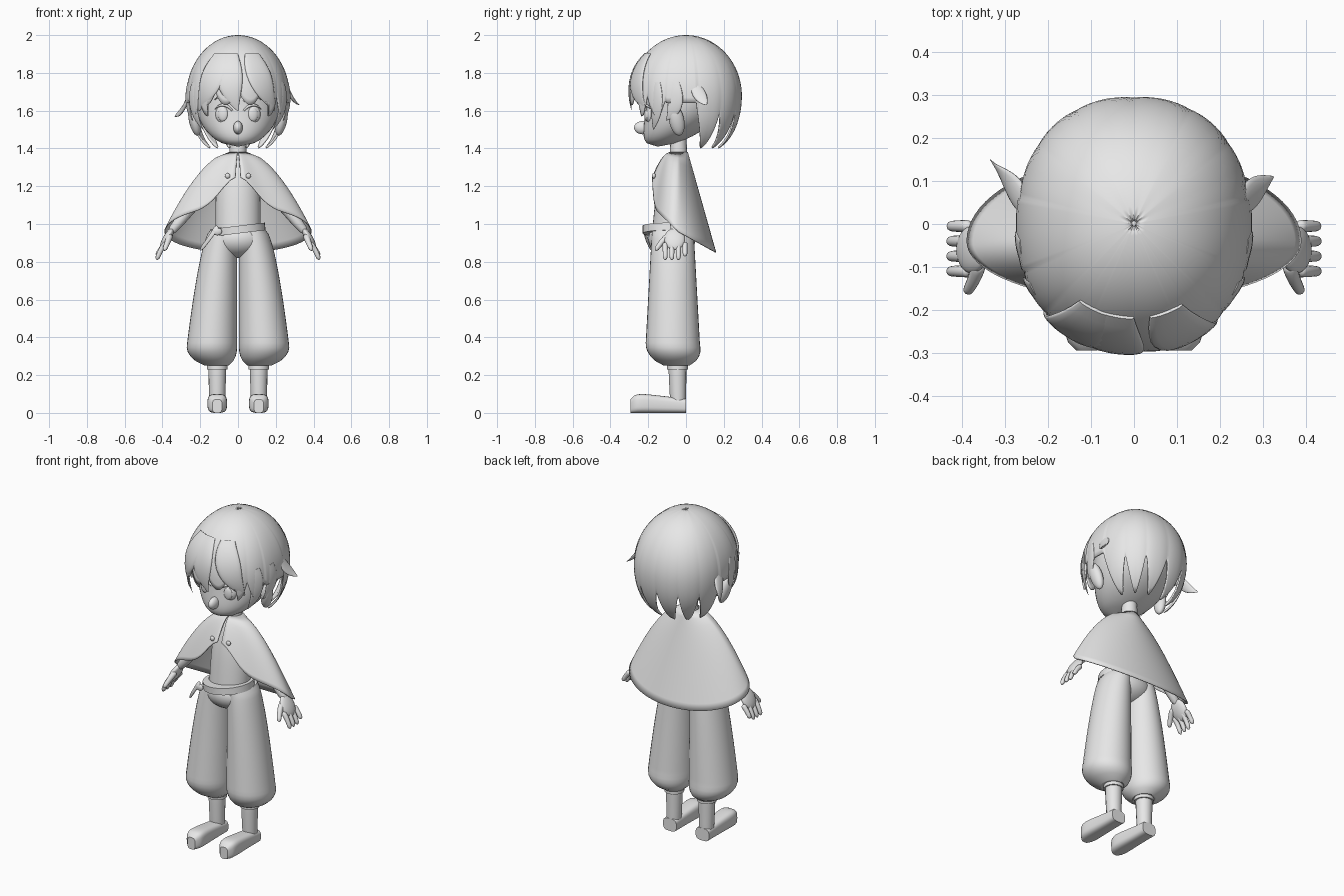
import bpy, bmesh
from math import sin, cos, pi, acos, radians, sqrt, copysign
from mathutils import Vector, Matrix, Euler

if "Cube" in bpy.data.objects:
    bpy.data.objects.remove(bpy.data.objects["Cube"])

colour = (.8, .8, .8, 1)
grey = bpy.data.materials.new("plain_grey")
grey.use_nodes = True
grey.diffuse_color = colour
grey.node_tree.nodes["Principled BSDF"].inputs["Base Color"].default_value = colour


def finish(name, bm, mirror=False, thickness=0):
    """Turn a bmesh into a shaded object; flat end caps stay sharp."""
    bmesh.ops.recalc_face_normals(bm, faces=bm.faces)
    for face in bm.faces:
        face.smooth = len(face.verts) <= 4
    mesh = bpy.data.meshes.new(name)
    bm.to_mesh(mesh)
    bm.free()
    mesh.materials.append(grey)
    ob = bpy.data.objects.new(name, mesh)
    bpy.context.collection.objects.link(ob)
    if thickness:
        solid = ob.modifiers.new("Thickness", 'SOLIDIFY')
        solid.thickness = thickness
        solid.offset = -1
    if mirror:
        ob.modifiers.new("Mirror", 'MIRROR').use_mirror_merge = False


def skin(name, rings, closed=True, caps=True, **options):
    """Join a list of point rings into one surface."""
    bm = bmesh.new()
    rows = [[bm.verts.new(point) for point in ring] for ring in rings]
    count = len(rows[0])
    for low, high in zip(rows, rows[1:]):
        for i in range(count if closed else count - 1):
            j = (i + 1) % count
            bm.faces.new((low[i], low[j], high[j], high[i]))
    if caps:
        bm.faces.new(rows[0])
        bm.faces.new(rows[-1])
    finish(name, bm, **options)


def circle(count=32):
    return [(cos(2 * pi * i / count), sin(2 * pi * i / count)) for i in range(count)]


def loft(name, start, end, rule, steps=30, **options):
    """Ellipses between two heights; the rule gives centre and radii."""
    rings = []
    for k in range(steps + 1):
        t = k / steps
        cx, cy, rx, ry = rule(t)
        z = start + (end - start) * t
        rings.append([(cx + rx * c, cy + ry * s, z) for c, s in circle()])
    skin(name, rings, **options)


def curve(start, bend, end, steps=12):
    """Points along a quadratic curve."""
    a, b, c = Vector(start), Vector(bend), Vector(end)
    times = [k / steps for k in range(steps + 1)]
    return [a * (1 - t) ** 2 + b * 2 * t * (1 - t) + c * t * t for t in times]


def rounded(first, last):
    return lambda t: (first + (last - first) * t) * sqrt(1 - (2 * t - 1) ** 8 * .9)


def leaf(width):
    return lambda t: width * sin(pi * (.2 + .78 * t))


def sweep(name, points, width, flat=1, core=(0, 0, 0), **options):
    """Tube along points, flattened towards its core."""
    last = len(points) - 1
    rings = []
    for k, p in enumerate(points):
        along = (points[min(k + 1, last)] - points[max(k - 1, 0)]).normalized()
        out = p - Vector(core)
        out = (out - along * out.dot(along)).normalized()
        across = along.cross(out)
        w = width(k / last)
        rings.append([p + across * w * c + out * w * flat * s for c, s in circle(16)])
    skin(name, rings, **options)


def placed(location, scale, turn):
    return Matrix.LocRotScale(Vector(location), Euler(turn), Vector(scale))


def ball(name, location, scale, turn=(0, 0, 0), **options):
    bm = bmesh.new()
    bmesh.ops.create_uvsphere(bm, u_segments=32, v_segments=20, radius=1,
                              matrix=placed(location, scale, turn))
    finish(name, bm, **options)


def drum(name, location, scale, turn=(0, 0, 0), **options):
    bm = bmesh.new()
    bmesh.ops.create_cone(bm, cap_ends=True, segments=32, radius1=1, radius2=1, depth=2,
                          matrix=placed(location, scale, turn))
    finish(name, bm, **options)


# Head: an egg whose jaw slides forward
def head_rule(t):
    height = 2 * t - 1
    size = sqrt(max(0, 1 - height ** 2)) + .01
    return 0, -.15 * max(-height, 0) ** 2, .23 * size, .21 * size


loft("head", 1.41, 1.95, head_rule)
ball("nose", (0, -.23, 1.51), (.025, .045, .035))
sweep("neck", curve((0, -.04, 1.3), (0, -.04, 1.4), (0, -.04, 1.5)), rounded(.05, .04))

# Face details
ball("eyes", (.08, -.185, 1.58), (.04, .03, .05), (0, 0, .2), mirror=True)
ball("irises", (.08, -.21, 1.58), (.025, .01, .035), (0, 0, .2), mirror=True)
ball("ears", (.23, -.05, 1.55), (.03, .04, .085), (.2, .2, 0), mirror=True)
for name, lift in (("lashes", 0), ("brows", .05)):
    sweep(name, curve((.03, -.21, 1.6 + lift), (.08, -.23, 1.66 + lift), (.13, -.18, 1.6 + lift)),
          leaf(.008), mirror=True)

# Hair cap with a hem cut into pointed locks
crown = Vector((0, 0, 1.68))
tall = .32


def hem(angle):
    """Height of the lower edge, and position across the lock."""
    turn = min(angle, 360 - angle)
    if turn < 72:
        across = (angle + 72) / 24 % 1
        tip, notch = (1.63, 1.7) if turn < 36 else (1.57, 1.68)
    elif turn <= 100:
        return 1.64, .5
    else:
        across = (angle - 100) * 6 / 160 % 1
        tip, notch = 1.4, 1.6
    return tip + (notch - tip) * abs(2 * across - 1) ** 2, across


def on_cap(angle, z, grow=1):
    level = (z - crown.z) / tall
    radius = grow * max(0, 1 - level ** 2) ** (.5 if level > 0 else .36)
    x, y = sin(radians(angle)), -cos(radians(angle))
    x, y = (copysign(abs(v) ** .9, v) for v in (x, y))
    return Vector((.27 * radius * x, .295 * radius * y, z))


rings = []
columns, layers = 240, 18
for k in range(layers + 1):
    t = max(k / layers, .01)
    ring = []
    for i in range(columns):
        angle = 360 * i / columns
        edge, across = hem(angle)
        z = crown.z + tall * cos(t * acos((edge - crown.z) / tall))
        ring.append(on_cap(angle, z, 1 + .02 * t * t * sin(pi * across)))
    rings.append(ring)
skin("hair_cap", rings, caps=False, thickness=.01)

# Loose locks lying over the cap
def lock(name, path, width):
    sweep(name, [on_cap(angle, z) for angle, z in path], leaf(width), .2, crown)


for name, root, tip in (("middle", -10, 0), ("right", -25, -50), ("left", 20, 45)):
    lock(name + "_fringe_lock", curve((root, 1.9), (root, 1.75), (tip, 1.6)), .07)
for side, word in ((1, "left"), (-1, "right")):
    lock(word + "_cheek_lock", curve((side * 60, 1.75), (side * 65, 1.6), (side * 50, 1.5)), .035)
    lock(word + "_temple_lock", curve((side * 80, 1.75), (side * 85, 1.6), (side * 70, 1.55)), .04)
for word, root, tip in (("left", (.25, .04, 1.75), (.325, .11, 1.63)),
                        ("right", (-.25, .04, 1.72), (-.335, .15, 1.57))):
    bend = (root[0] * 1.1, .08, tip[2] + .03)
    sweep(word + "_flick", curve(root, bend, tip), leaf(.035), .3, crown)


# Torso, hips and belt
def torso_rule(t):
    size = sqrt(1 - .9 * t ** 4)
    return 0, -.08 + .04 * t, .12 * size, .1 * size


loft("torso", .95, 1.38, torso_rule)
ball("trouser_hips", (0, -.075, .92), (.155, .125, .1))
drum("belt", (0, -.09, .97), (.145, .14, .02), (0, -.12, 0))
sweep("belt_strap", curve((-.11, -.21, .99), (-.13, -.23, .95), (-.2, -.18, .86)),
      rounded(.015, .01), .4, (0, 0, .95))
ball("belt_buckle", (-.11, -.215, .96), (.025, .01, .02))

# Cape: open at the front, long at the back
rings = []
layers, columns = 14, 80
for k in range(layers + 1):
    t = k / layers
    ring = []
    for i in range(columns + 1):
        turn = radians(2 + 356 * i / columns)
        front, back = max(cos(turn), 0), max(-cos(turn), 0)
        drop = .42 - .13 * front - .16 * front ** 20 + .11 * back
        flare = t ** (.6 + .4 * back)
        depth = .05 + flare * (.09 if front else .15)
        ring.append((sin(turn) * (.05 + .34 * flare), -.04 - cos(turn) * depth, 1.38 - drop * t))
    rings.append(ring)
skin("cape", rings, closed=False, caps=False, thickness=.005)
ball("cape_buttons", (.055, -.17, 1.255), (.014, .01, .014), mirror=True)

# Arms and hands
sweep("arms", curve((.08, -.05, 1.29), (.2, -.05, 1.15), (.37, -.06, .94)), rounded(.045, .025), mirror=True)
ball("palms", (.377, -.06, .92), (.022, .055, .065), (0, -.5, 0), mirror=True)
for k, word in enumerate(("index", "middle", "ring", "little")):
    y = -.11 + .035 * k
    sweep(word + "_fingers", curve((.38, y, .9), (.41, y, .87), (.43, y, .81 if k < 3 else .83)),
          rounded(.015, .012), mirror=True)
sweep("thumbs", curve((.36, -.09, .94), (.37, -.13, .91), (.39, -.16, .86)), rounded(.018, .012), mirror=True)


# Baggy trouser legs gathered at the hem
def trouser_rule(t):
    wide = .07 + .07 * t ** .6
    gather = max(0, t - .85) / .15
    size = sqrt(1 - .8 * gather ** 2)
    return wide + .004 - .03 * gather ** 2, -.07 + .02 * gather, wide * size, (.11 + .04 * t) * size


loft("trouser_legs", .97, .25, trouser_rule, mirror=True)
drum("sock_cuffs", (.11, -.045, .25), (.055, .055, .02), mirror=True)
sweep("shins", curve((.11, -.045, .3), (.11, -.045, .15), (.11, -.04, 0)), rounded(.05, .04), mirror=True)

# Shoes: flat soles, swelling towards a round toe
rings = []
steps = 16
for k in range(steps + 1):
    t = .98 * k / steps
    toe = sqrt(1 - t ** 10)
    width = (.045 + .015 * t * t) * toe
    top = (.075 + .035 * t) * (.4 + .6 * toe)
    ring = []
    for c, s in circle():
        c, s = (copysign(abs(v) ** .6, v) for v in (c, s))
        ring.append((.11 + width * c, -.3 * t, top * (1 + s) / 2))
    rings.append(ring)
skin("shoes", rings, mirror=True)
